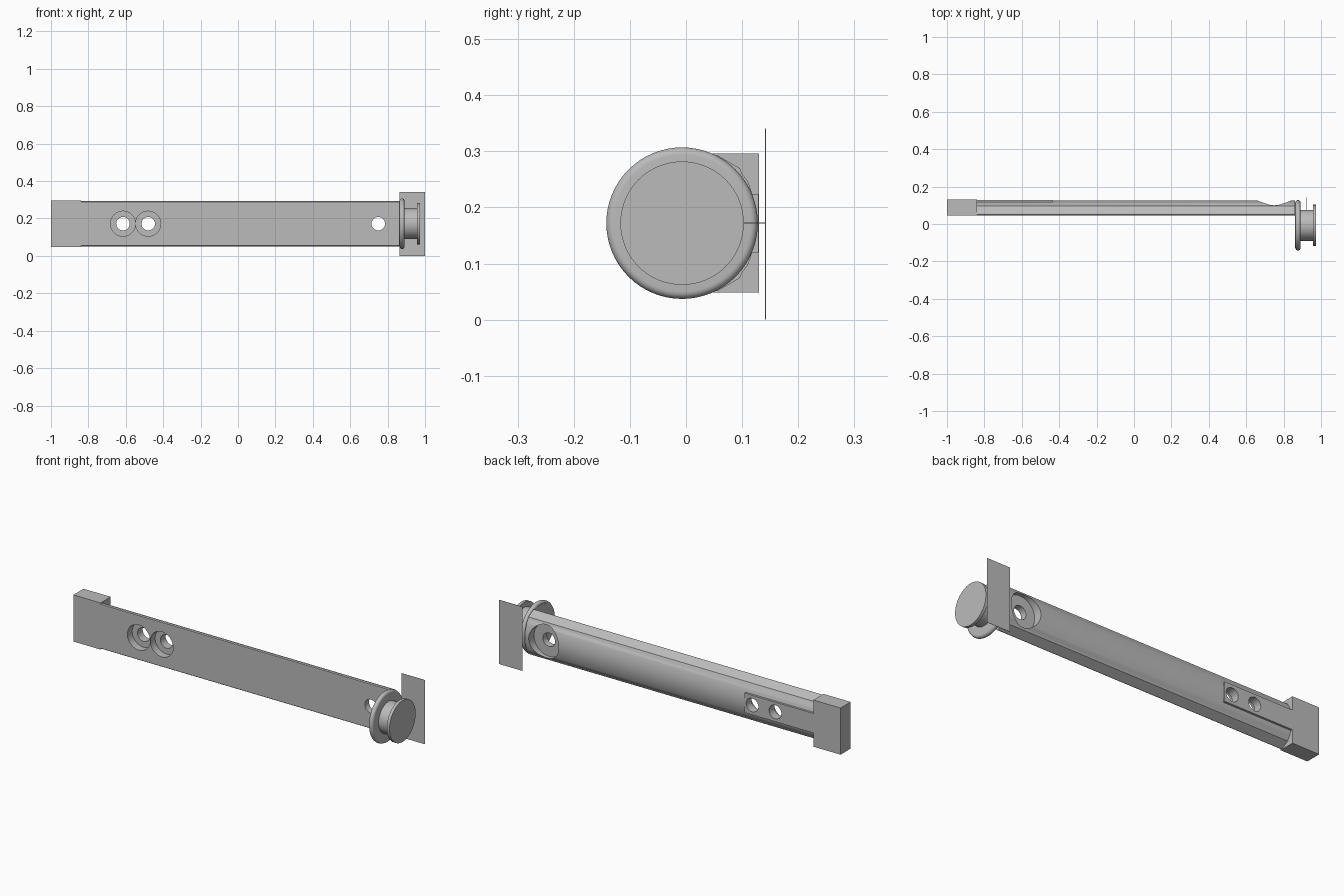
import bpy, bmesh, math
from mathutils import Matrix, Vector

cube = bpy.data.objects.get("Cube")
if cube:
    bpy.data.objects.remove(cube, do_unlink=True)

ZC = 0.172  # height of the long axis

grey = bpy.data.materials.new("plain_grey")
grey.use_nodes = True
grey.diffuse_color = (0.5, 0.5, 0.5, 1)
grey.node_tree.nodes["Principled BSDF"].inputs["Base Color"].default_value = (0.5, 0.5, 0.5, 1)


def finish(name, bm):
    bmesh.ops.recalc_face_normals(bm, faces=bm.faces)
    mesh = bpy.data.meshes.new(name)
    bm.to_mesh(mesh)
    bm.free()
    mesh.materials.append(grey)
    obj = bpy.data.objects.new(name, mesh)
    bpy.context.collection.objects.link(obj)
    return obj


def activate(obj):
    bpy.ops.object.select_all(action='DESELECT')
    obj.select_set(True)
    bpy.context.view_layer.objects.active = obj


def smooth(obj):
    activate(obj)
    bpy.ops.object.shade_smooth_by_angle(angle=math.radians(25))


def box(name, lo, hi):
    bm = bmesh.new()
    lo, hi = Vector(lo), Vector(hi)
    size = hi - lo
    bmesh.ops.create_cube(bm, size=1, matrix=Matrix.Translation((lo + hi) / 2) @ Matrix.Diagonal((*size, 1)))
    return finish(name, bm)


def drill(name, x, r, y0, y1):
    """Cylinder along y."""
    bm = bmesh.new()
    m = Matrix.Translation((x, (y0 + y1) / 2, ZC)) @ Matrix.Rotation(math.pi / 2, 4, 'X')
    bmesh.ops.create_cone(bm, cap_ends=True, segments=48, radius1=r, radius2=r, depth=y1 - y0, matrix=m)
    return finish(name, bm)


def combine(obj, other, operation):
    mod = obj.modifiers.new("combine", 'BOOLEAN')
    mod.operation, mod.solver, mod.object = operation, 'EXACT', other
    activate(obj)
    bpy.ops.object.modifier_apply(modifier=mod.name)
    bpy.data.objects.remove(other, do_unlink=True)


def lathe(name, profile, y):
    """Spin (x, radius) points around a line parallel to x."""
    bm = bmesh.new()
    verts = [bm.verts.new((x, y, ZC + r)) for x, r in profile]
    edges = [bm.edges.new(pair) for pair in zip(verts, verts[1:])]
    bmesh.ops.spin(bm, geom=verts + edges, cent=(0, y, ZC), axis=(1, 0, 0),
                   angle=math.tau, steps=64, use_duplicate=False)
    bmesh.ops.remove_doubles(bm, verts=bm.verts, dist=1e-5)
    return finish(name, bm)


# Bar: flat front, sloped shoulders and a gently crowned back
half = [(0.045, 0.117), (0.050, 0.121), (0.056, 0.121), (0.096, 0.098), (0.100, 0.088), (0.110, 0.075)]
steps = 16
crown = []
for i in range(1, steps):
    t = 1 - 2 * i / steps
    crown.append((0.110 + 0.015 * (1 - t * t), 0.075 * t))
section = half + crown + [(y, -d) for y, d in reversed(half)]
bm = bmesh.new()
face = bm.faces.new([bm.verts.new((-0.84, y, ZC + d)) for y, d in section])
ext = bmesh.ops.extrude_face_region(bm, geom=[face], use_keep_orig=True)
bmesh.ops.translate(bm, vec=(1.70, 0, 0), verts=[g for g in ext["geom"] if isinstance(g, bmesh.types.BMVert)])
bar = finish("bar", bm)

# Flat pad behind the two front holes
combine(bar, box("pad", (-0.84, 0.09, ZC - 0.052), (-0.435, 0.129, ZC + 0.052)), 'UNION')

# Through holes, with recesses on the front pair and on the back of the single one
for x in (-0.615, -0.48, 0.75):
    combine(bar, drill("hole", x, 0.036, 0, 0.2), 'DIFFERENCE')
for x in (-0.615, -0.48):
    combine(bar, drill("front_recess", x, 0.067, 0, 0.085), 'DIFFERENCE')
combine(bar, drill("back_recess", 0.75, 0.088, 0.08, 0.2), 'DIFFERENCE')
smooth(bar)

# Square end block
box("end_block", (-1, 0.045, ZC - 0.124), (-0.84, 0.13, ZC + 0.124))

# Knob: rounded flange, neck and end disc
rim = 0.013
arc = [(0.877 + rim * math.sin(a), 0.122 + rim * math.cos(a))
       for a in (math.pi / 2 * k / 6 for k in range(-6, 7))]
knob = lathe("knob", [(0.862, 0), (0.862, 0.122)] + arc +
             [(0.89, 0.083), (0.957, 0.083), (0.957, 0.11), (0.973, 0.11), (0.973, 0)], -0.007)
smooth(knob)

# Thin back plate and the fine pin joining it to the knob
box("back_plate", (0.863, 0.141, 0), (1, 0.1425, 0.341))
box("plate_pin", (0.919, 0.07, ZC - 0.001), (0.921, 0.141, ZC + 0.001))
